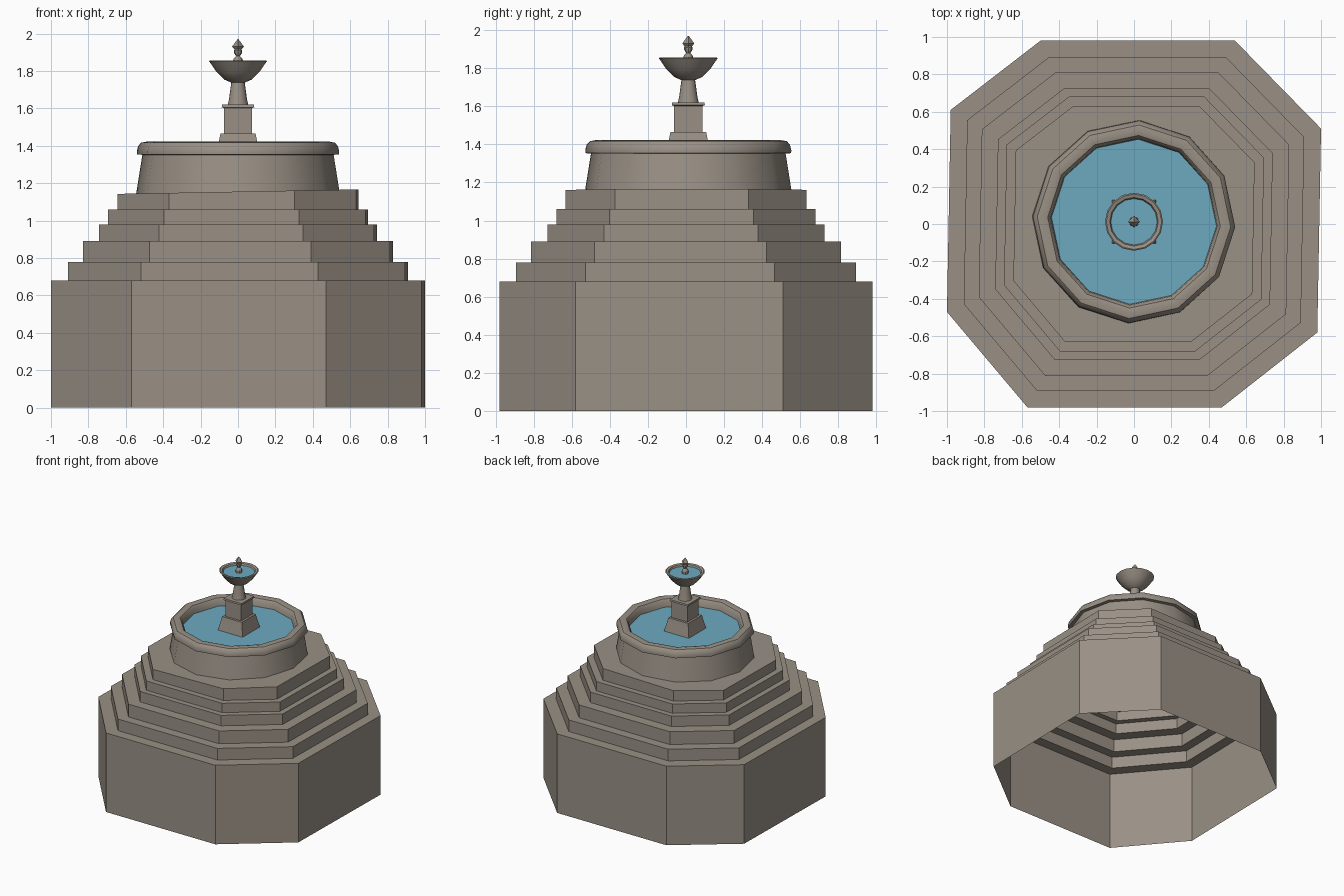
import bpy, bmesh, math

if "Cube" in bpy.data.objects:
    bpy.data.objects.remove(bpy.data.objects["Cube"])

CY = 0.012  # fountain centre in y


def material(name, rgb):
    m = bpy.data.materials.new(name)
    m.diffuse_color = (*rgb, 1)
    m.use_nodes = True
    m.node_tree.nodes["Principled BSDF"].inputs["Base Color"].default_value = m.diffuse_color
    return m


stone = material("warm grey stone", (0.32, 0.28, 0.235))
blue = material("water blue", (0.15, 0.40, 0.53))


def skin(name, rings, mat, cap_bottom=False, cap_top=False, smooth=False):
    """Bridge a stack of equal-length point rings into one surface."""
    bm = bmesh.new()
    loops = [[bm.verts.new(p) for p in r] for r in rings]
    n = len(loops[0])
    for a, b in zip(loops, loops[1:]):
        for i in range(n):
            j = (i + 1) % n
            bm.faces.new((a[i], a[j], b[j], b[i]))
    if cap_bottom:
        bm.faces.new(loops[0][::-1])
    if cap_top:
        bm.faces.new(loops[-1])
    me = bpy.data.meshes.new(name)
    bm.to_mesh(me)
    bm.free()
    me.materials.append(mat)
    ob = bpy.data.objects.new(name, me)
    bpy.context.collection.objects.link(ob)
    if smooth:
        bpy.ops.object.select_all(action='DESELECT')
        ob.select_set(True)
        bpy.context.view_layer.objects.active = ob
        bpy.ops.object.shade_smooth_by_angle(angle=math.radians(36))
    return ob


def ring(r, z, n, start=0.0):
    return [(r * math.cos(start + math.tau * i / n),
             CY + r * math.sin(start + math.tau * i / n), z) for i in range(n)]


def lathe(name, profile, n, mat, start=0.0, **kw):
    return skin(name, [ring(r, z, n, start) for r, z in profile], mat, **kw)


def square(name, profile, mat):
    return lathe(name, [(h * math.sqrt(2), z) for h, z in profile], 4, mat,
                 math.pi / 4, cap_bottom=True, cap_top=True)


# Stepped base: irregular octagon shell, open underneath, top slightly tilted
outline = [(-0.57, -0.98), (0.47, -0.98), (0.98, -0.58), (1.0, 0.51),
           (0.54, 0.98), (-0.5, 0.98), (-0.98, 0.61), (-1.0, -0.47)]
steps = [(1.0, 0.68), (0.91, 0.78), (0.83, 0.89),
         (0.742, 0.98), (0.695, 1.06), (0.645, 1.155)]
rings, z0 = [], 0.0
for s, z1 in steps:
    tilt = 0.012 if s == steps[-1][0] else 0.0
    rings.append([(x * s, y * s, z0) for x, y in outline])
    rings.append([(x * s, y * s, z1 + tilt * x) for x, y in outline])
    z0 = z1
skin("stepped_base", rings, stone, cap_top=True)

# Twelve-sided basin with rounded rim
turn = math.radians(-3)
lathe("basin", [(0.545, 1.145), (0.512, 1.352), (0.541, 1.354), (0.542, 1.37),
                (0.534, 1.40), (0.518, 1.417), (0.49, 1.422), (0.462, 1.415),
                (0.446, 1.395), (0.44, 1.335)], 12, stone, turn, smooth=True)
lathe("basin_water", [(0.442, 1.352)], 12, blue, turn, cap_top=True)

# Square pedestal
square("plinth", [(0.12, 1.34), (0.1, 1.435), (0.094, 1.465)], stone)
square("pedestal", [(0.075, 1.46), (0.075, 1.602), (0.087, 1.606),
                    (0.085, 1.62)], stone)

# Stem and upper bowl
lathe("upper_bowl", [(0.055, 1.618), (0.048, 1.65), (0.036, 1.738),
                     (0.075, 1.755), (0.115, 1.795), (0.142, 1.835),
                     (0.155, 1.853), (0.148, 1.857), (0.13, 1.852),
                     (0.118, 1.825)], 16, stone, smooth=True)
lathe("bowl_water", [(0.124, 1.838)], 16, blue, cap_top=True)

# Finial: turned foot and four-sided point
lathe("finial_foot", [(0.024, 1.83), (0.027, 1.855), (0.022, 1.868),
                      (0.011, 1.88), (0.022, 1.898), (0.022, 1.91),
                      (0.012, 1.922)], 8, stone, cap_top=True, smooth=True)
lathe("finial_point", [(0.014, 1.91), (0.032, 1.93), (0.012, 1.958),
                       (0.002, 1.97)], 4, stone, cap_bottom=True, cap_top=True)
